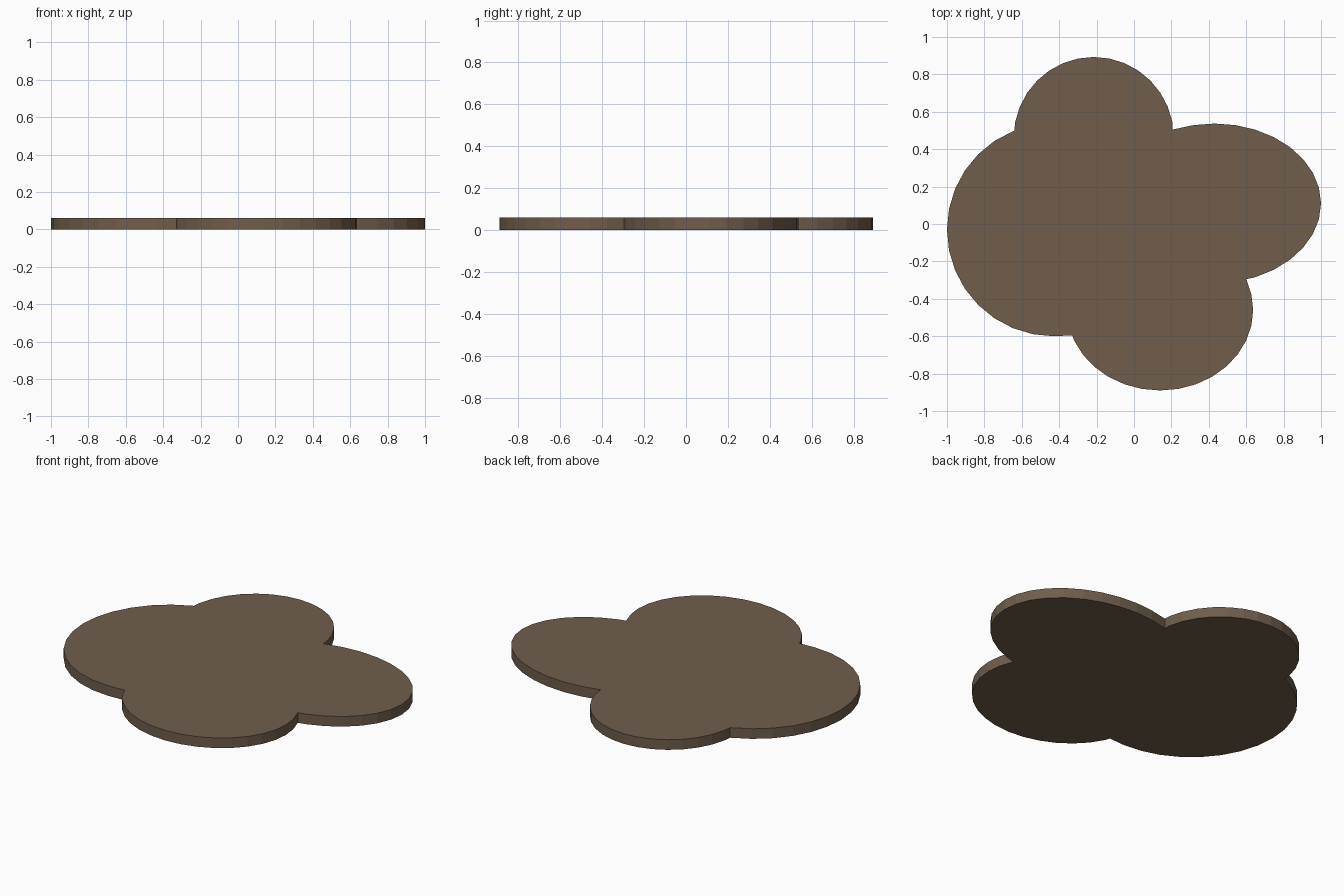
import bpy, bmesh, math

if "Cube" in bpy.data.objects:
    bpy.data.objects.remove(bpy.data.objects["Cube"])

HEIGHT = 0.06
SEGMENTS = 32

# Lobes of the slab: centre x, centre y, radius x, radius y
LOBES = [
    (-0.43, -0.03, 0.57, 0.57),
    (-0.215, 0.463, 0.428, 0.43),
    (0.43, 0.11, 0.57, 0.427),
    (0.14, -0.46, 0.497, 0.43),
]
# Inner corners where neighbouring lobes meet
CORNERS = [(-0.64, 0.50), (0.207, 0.505), (0.60, -0.295), (-0.33, -0.595)]


def inside(p, lobe):
    cx, cy, rx, ry = lobe
    return ((p[0] - cx) / rx) ** 2 + ((p[1] - cy) / ry) ** 2 < 1.0


# Merged outline: lobe points that lie outside every other lobe
outline = list(CORNERS)
for lobe in LOBES:
    cx, cy, rx, ry = lobe
    for i in range(SEGMENTS):
        a = 2 * math.pi * i / SEGMENTS
        p = (cx + rx * math.cos(a), cy + ry * math.sin(a))
        hidden = any(inside(p, o) for o in LOBES if o is not lobe)
        crowded = any(math.dist(p, c) < 0.025 for c in CORNERS)
        if not hidden and not crowded:
            outline.append(p)
outline.sort(key=lambda p: math.atan2(p[1], p[0]))

# Extrude the outline into a flat slab
bm = bmesh.new()
base = bm.faces.new([bm.verts.new((x, y, 0)) for x, y in outline])
top = bmesh.ops.extrude_face_region(bm, geom=[base], use_keep_orig=True)
bmesh.ops.translate(bm, vec=(0, 0, HEIGHT),
                    verts=[v for v in top["geom"] if isinstance(v, bmesh.types.BMVert)])
bmesh.ops.recalc_face_normals(bm, faces=bm.faces)
mesh = bpy.data.meshes.new("puddle_slab")
bm.to_mesh(mesh)
bm.free()

slab = bpy.data.objects.new("puddle_slab", mesh)
bpy.context.collection.objects.link(slab)

# Brown earth colour
mat = bpy.data.materials.new("mud_brown")
mat.diffuse_color = (0.16, 0.11, 0.072, 1)
mat.use_nodes = True
mat.node_tree.nodes["Principled BSDF"].inputs["Base Color"].default_value = mat.diffuse_color
mesh.materials.append(mat)
